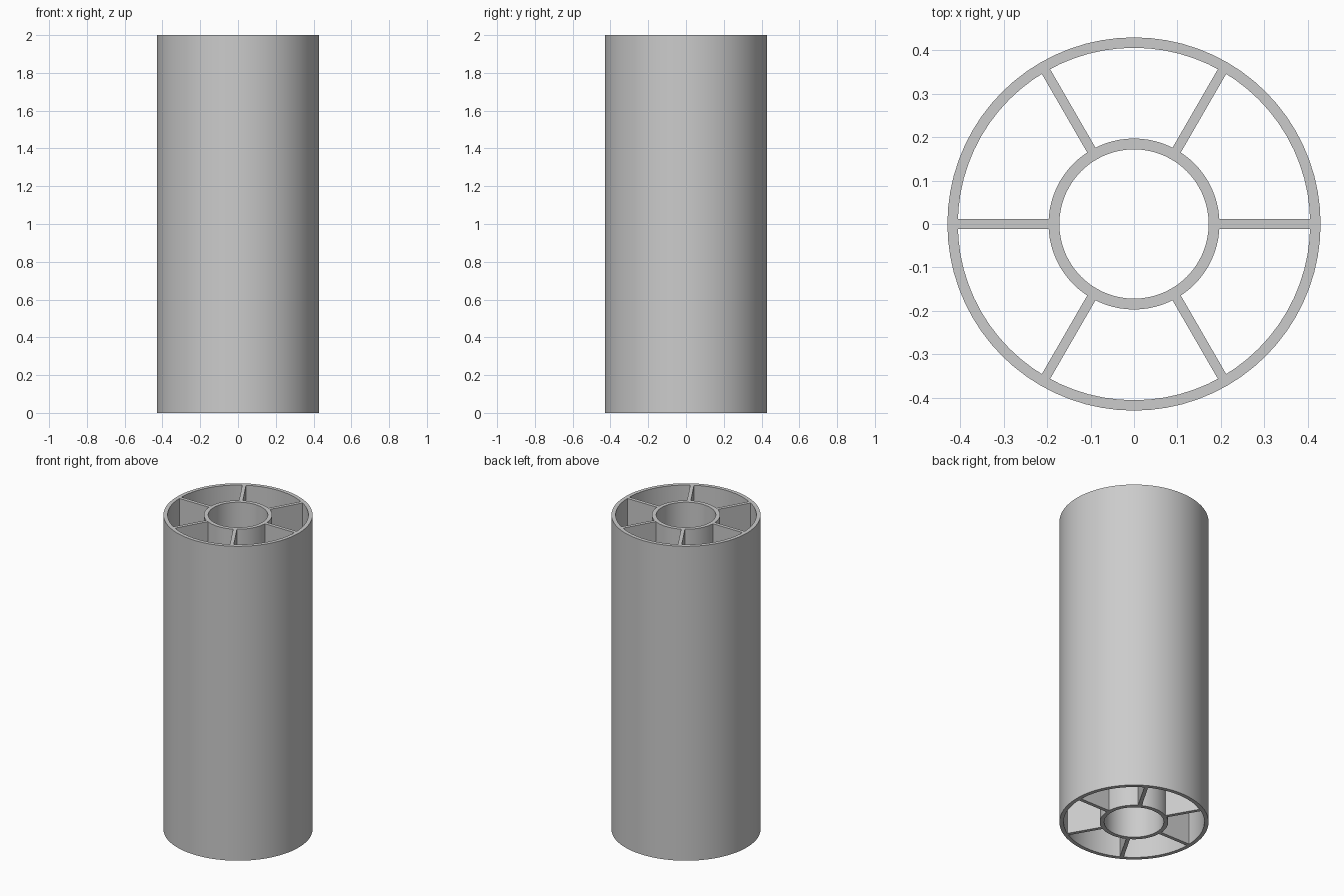
import bpy, bmesh, math
from mathutils import Matrix

if "Cube" in bpy.data.objects:
    bpy.data.objects.remove(bpy.data.objects["Cube"])

H = 2.0          # height
SEG = 72         # sides of the round walls
R_OUT, R_OUT_IN = 0.43, 0.406
R_HUB, R_HUB_IN = 0.197, 0.172
WEB_T = 0.022

grey = bpy.data.materials.new("plain_grey")
grey.diffuse_color = (0.6, 0.6, 0.6, 1)
grey.use_nodes = True
grey.node_tree.nodes["Principled BSDF"].inputs["Base Color"].default_value = grey.diffuse_color


def finish(bm, name):
    bmesh.ops.recalc_face_normals(bm, faces=bm.faces)
    me = bpy.data.meshes.new(name)
    bm.to_mesh(me)
    bm.free()
    me.materials.append(grey)
    ob = bpy.data.objects.new(name, me)
    bpy.context.collection.objects.link(ob)
    bpy.ops.object.select_all(action='DESELECT')
    bpy.context.view_layer.objects.active = ob
    ob.select_set(True)
    bpy.ops.object.shade_smooth_by_angle(angle=math.radians(30))
    return ob


def tube(name, r_out, r_in):
    bm = bmesh.new()
    # closed rectangular section swept round the z axis
    section = [(r_out, 0), (r_out, H), (r_in, H), (r_in, 0)]
    rings = []
    for i in range(SEG):
        a = 2 * math.pi * i / SEG
        rings.append([bm.verts.new((r * math.cos(a), r * math.sin(a), z)) for r, z in section])
    for i in range(SEG):
        p, q = rings[i], rings[(i + 1) % SEG]
        for j in range(4):
            k = (j + 1) % 4
            bm.faces.new((p[j], q[j], q[k], p[k]))
    return finish(bm, name)


# Round walls
tube("outer_wall", R_OUT, R_OUT_IN)
tube("inner_tube", R_HUB, R_HUB_IN)

# Six radial webs joining the two walls
x0, x1 = R_HUB - 0.001, R_OUT_IN + 0.001
for i in range(6):
    bm = bmesh.new()
    m = (Matrix.Rotation(i * math.pi / 3, 4, 'Z')
         @ Matrix.Translation(((x0 + x1) / 2, 0, H / 2))
         @ Matrix.Diagonal((x1 - x0, WEB_T, H, 1)))
    bmesh.ops.create_cube(bm, size=1, matrix=m)
    finish(bm, f"radial_web_{i + 1}")
